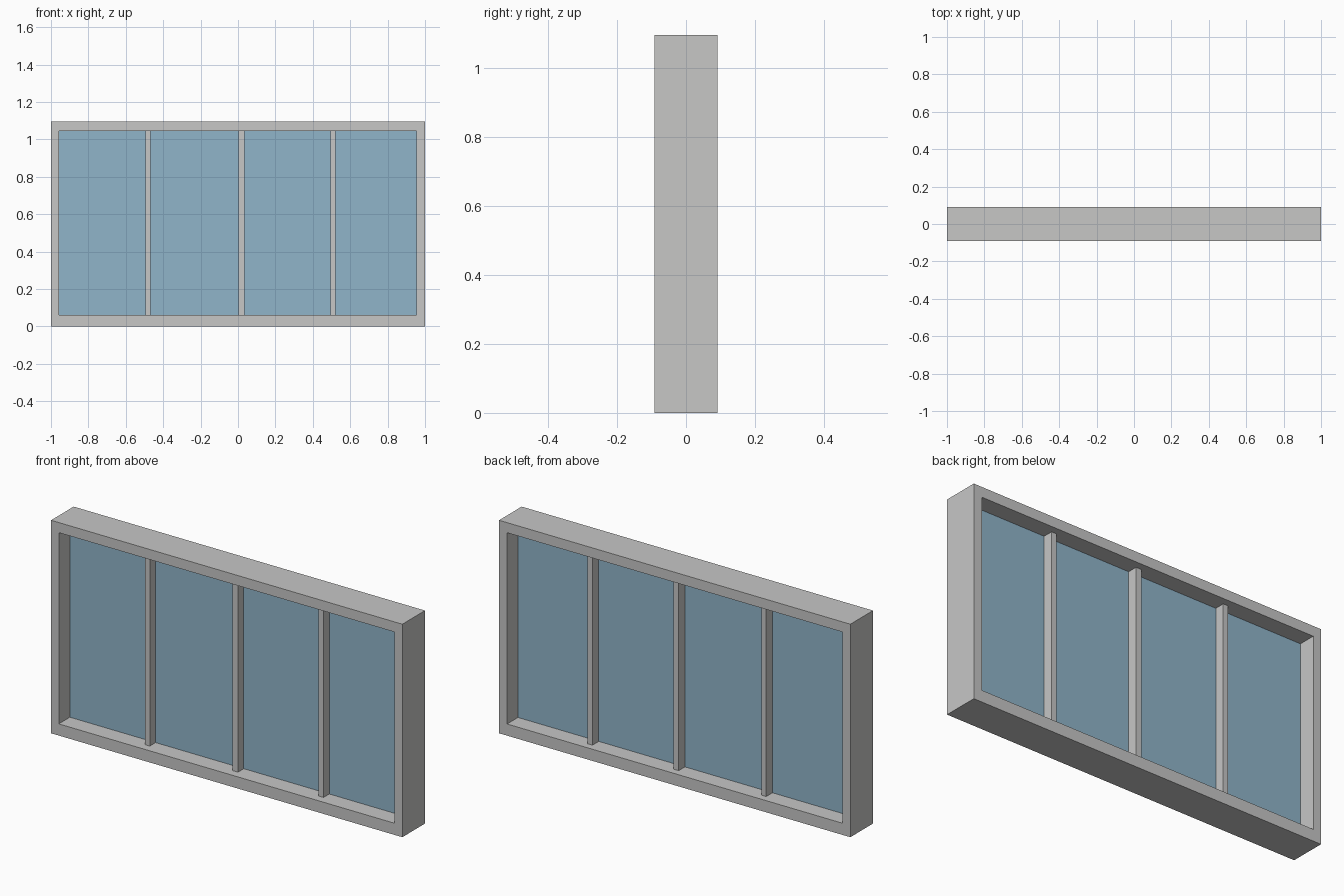
import bpy, bmesh

if "Cube" in bpy.data.objects:
    bpy.data.objects.remove(bpy.data.objects["Cube"])

HALF_DEPTH = 0.092
OUTER = (-1.0, 1.0, 0.0, 1.096)          # x min, x max, z min, z max
OPENING = (-0.956, 0.954, 0.06, 1.044)


def material(name, color):
    mat = bpy.data.materials.new(name)
    mat.diffuse_color = (*color, 1.0)
    mat.use_nodes = True
    mat.node_tree.nodes["Principled BSDF"].inputs["Base Color"].default_value = mat.diffuse_color
    return mat


def add_object(name, bm, mat):
    bmesh.ops.recalc_face_normals(bm, faces=bm.faces)
    mesh = bpy.data.meshes.new(name)
    bm.to_mesh(mesh)
    bm.free()
    mesh.materials.append(mat)
    obj = bpy.data.objects.new(name, mesh)
    bpy.context.collection.objects.link(obj)
    return obj


def box(name, x0, x1, y0, y1, z0, z1, mat):
    bm = bmesh.new()
    bmesh.ops.create_cube(bm, size=1.0)
    for v in bm.verts:
        v.co.x = x1 if v.co.x > 0 else x0
        v.co.y = y1 if v.co.y > 0 else y0
        v.co.z = z1 if v.co.z > 0 else z0
    return add_object(name, bm, mat)


def ring_frame(name, outer, inner, half_depth, mat):
    """Rectangular frame with one through opening."""
    bm = bmesh.new()

    def loop(rect, y):
        x0, x1, z0, z1 = rect
        return [bm.verts.new((x, y, z))
                for x, z in ((x0, z0), (x1, z0), (x1, z1), (x0, z1))]

    loops = [loop(outer, -half_depth), loop(outer, half_depth),
             loop(inner, half_depth), loop(inner, -half_depth)]
    for a, b in zip(loops, loops[1:] + loops[:1]):
        for i in range(4):
            j = (i + 1) % 4
            bm.faces.new((a[i], a[j], b[j], b[i]))
    return add_object(name, bm, mat)


frame_grey = material("frame_grey", (0.57, 0.57, 0.565))
glass_blue = material("glass_blue", (0.28, 0.46, 0.59))

# Outer frame
ring_frame("window_frame", OUTER, OPENING, HALF_DEPTH, frame_grey)

# Glass pane, set in the middle of the frame depth
x0, x1, z0, z1 = OPENING
box("glass_pane", x0, x1, -0.002, 0.004, z0, z1, glass_blue)

# Vertical mullions
for i, (left, right) in enumerate(((-0.495, -0.468), (0.003, 0.034), (0.494, 0.521))):
    box(f"mullion_{i + 1}", left, right, -0.049, 0.055, z0, z1, frame_grey)
